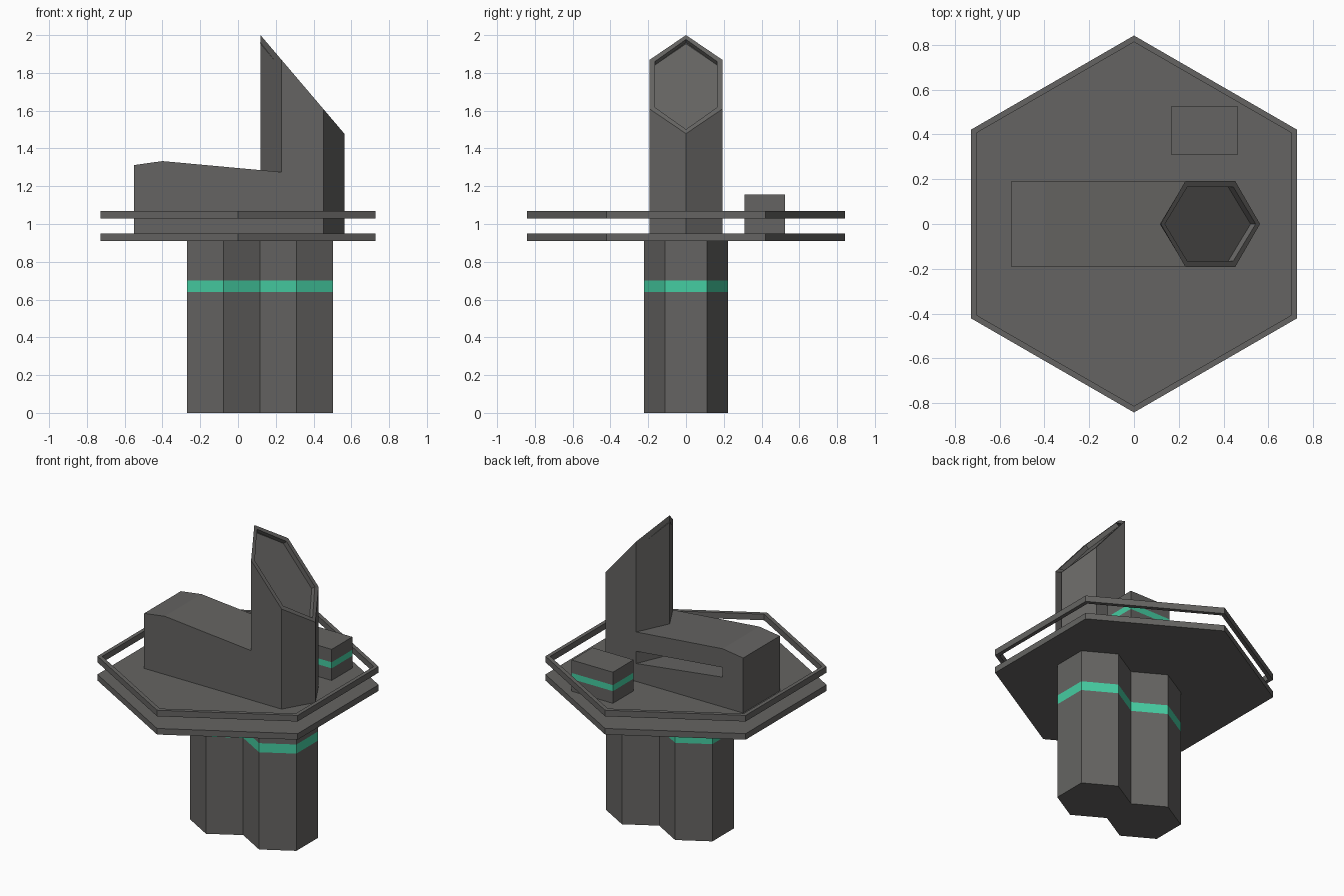
import bpy, bmesh, math
from mathutils import Vector

if "Cube" in bpy.data.objects:
    bpy.data.objects.remove(bpy.data.objects["Cube"])


def material(name, rgb):
    m = bpy.data.materials.new(name)
    m.diffuse_color = (*rgb, 1)
    m.use_nodes = True
    m.node_tree.nodes["Principled BSDF"].inputs["Base Color"].default_value = m.diffuse_color
    return m


MATS = [material("dark grey", (0.13, 0.127, 0.122)), material("teal stripe", (0.06, 0.61, 0.36))]


def finish(name, bm, stripe=None):
    """Turn a bmesh into an object; side faces inside the stripe heights become teal."""
    bmesh.ops.recalc_face_normals(bm, faces=bm.faces)
    if stripe:
        for f in bm.faces:
            z = f.calc_center_median().z
            f.material_index = int(stripe[0] < z < stripe[1])
    me = bpy.data.meshes.new(name)
    bm.to_mesh(me)
    bm.free()
    for m in MATS:
        me.materials.append(m)
    ob = bpy.data.objects.new(name, me)
    bpy.context.collection.objects.link(ob)
    return ob


def polygon(n_radius, center, pointy_y):
    """Six corners of a hexagon."""
    start = math.pi / 2 if pointy_y else 0
    return [(center[0] + n_radius * math.cos(start + i * math.pi / 3),
             center[1] + n_radius * math.sin(start + i * math.pi / 3)) for i in range(6)]


def stack(loops, ring=False):
    """Join equal loops of points with quads; cap the ends, or close into a ring."""
    bm = bmesh.new()
    vs = [[bm.verts.new(p) for p in loop] for loop in loops]
    n = len(vs[0])
    pairs = list(zip(vs, vs[1:] + vs[:1])) if ring else list(zip(vs, vs[1:]))
    for a, b in pairs:
        for i in range(n):
            bm.faces.new((a[i], a[(i + 1) % n], b[(i + 1) % n], b[i]))
    if not ring:
        bm.faces.new(vs[0])
        bm.faces.new(vs[-1])
    return bm


def flat(points, z):
    return [(x, y, z) for x, y in points]


def side_profile(points, y0, y1):
    """Extrude an x-z outline along y."""
    return stack([[(x, y, z) for x, z in points] for y in (y0, y1)])


# Two hexagonal support columns with a teal band
for name, x in (("left_column", -0.077), ("right_column", 0.31)):
    h = polygon(0.2235, (x, 0), True)
    finish(name, stack([flat(h, z) for z in (0, 0.64, 0.70, 0.91)]), (0.64, 0.70))

# Hexagonal deck and the thin rail floating above it
outer = polygon(0.842, (0, 0), True)
inner = polygon(0.813, (0, 0), True)
finish("deck", stack([flat(outer, 0.91), flat(outer, 0.95)]))
finish("rail", stack([flat(outer, 1.03), flat(outer, 1.07),
                      flat(inner, 1.07), flat(inner, 1.03)], ring=True))

# Hexagonal tower with a slanted, recessed top
h = polygon(0.222, (0.341, 0), False)
bm = stack([flat(h, 0.95), [(x, y, 2.0 - (x - 0.119) * 1.175) for x, y in h]])
bmesh.ops.recalc_face_normals(bm, faces=bm.faces)
top = max(bm.faces, key=lambda f: f.calc_center_median().z)
bmesh.ops.inset_individual(bm, faces=[top], thickness=0.03)
normal = top.normal.copy()
floor = bmesh.ops.extrude_discrete_faces(bm, faces=[top])["faces"][0]
bmesh.ops.translate(bm, verts=floor.verts, vec=-0.03 * Vector(normal))
finish("tower", bm)

# Long building with a sloped roof and a slot in its back wall
building = finish("building", side_profile(
    [(-0.55, 0.95), (0.23, 0.95), (0.23, 1.275), (-0.40, 1.333), (-0.55, 1.312)], -0.191, 0.191))
cutter = finish("slot_cutter", side_profile(
    [(-0.40, 1.146), (0.25, 1.065), (0.25, 1.146), (-0.40, 1.21)], -0.1, 0.3))
cutter.hide_render = True
cutter.hide_viewport = True
mod = building.modifiers.new("slot", "BOOLEAN")
mod.operation = "DIFFERENCE"
mod.solver = "EXACT"
mod.object = cutter

# Small equipment box with a teal band
b = [(0.165, 0.31), (0.465, 0.31), (0.465, 0.525), (0.165, 0.525)]
finish("equipment_box", stack([flat(b, z) for z in (0.95, 1.03, 1.07, 1.155)]), (1.03, 1.07))
